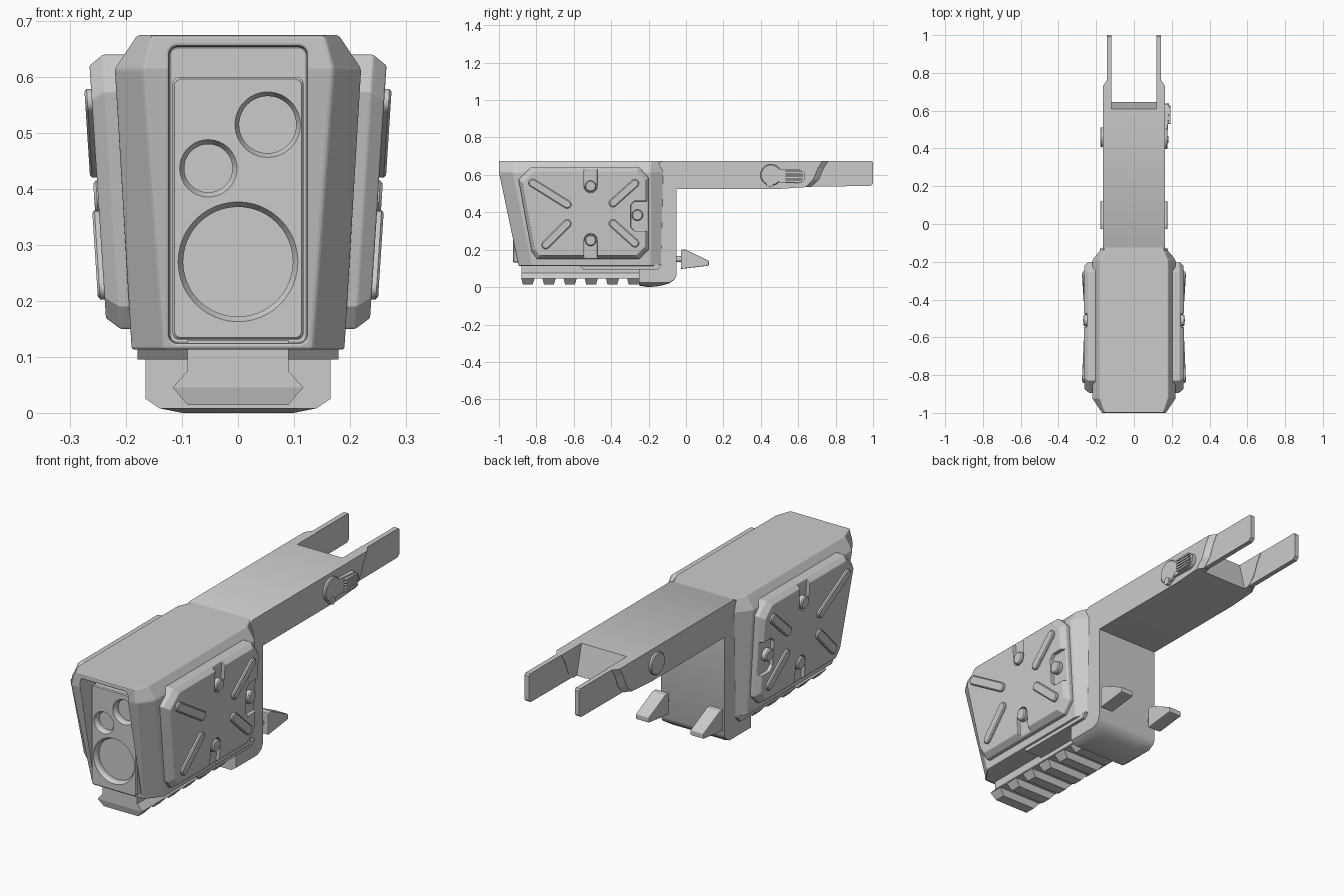
import bpy, bmesh
from math import sin, cos, pi, atan2
from mathutils import Vector

if "Cube" in bpy.data.objects:
    bpy.data.objects.remove(bpy.data.objects["Cube"])


def loft(name, rings, strip=False, smooth=False, shear=0.0, mirror=False, bevel=0.0):
    """Closed solid through a list of equal-length rings."""
    bm = bmesh.new()
    vs = [[bm.verts.new((p[0] + shear * (p[2] - 0.4), p[1], p[2])) for p in r] for r in rings]
    n = len(vs[0])
    for a, b in zip(vs, vs[1:]):
        for i in range(n):
            j = (i + 1) % n
            bm.faces.new((a[i], a[j], b[j], b[i]))
    for cap in (vs[0], vs[-1]):
        if strip:
            for i in range(n // 2 - 1):
                bm.faces.new((cap[i], cap[i + 1], cap[n - 2 - i], cap[n - 1 - i]))
        else:
            bm.faces.new(cap)
    bmesh.ops.recalc_face_normals(bm, faces=bm.faces)
    me = bpy.data.meshes.new(name)
    bm.to_mesh(me)
    bm.free()
    ob = bpy.data.objects.new(name, me)
    bpy.context.collection.objects.link(ob)
    if smooth:
        bpy.ops.object.select_all(action='DESELECT')
        ob.select_set(True)
        bpy.context.view_layer.objects.active = ob
        bpy.ops.object.shade_smooth_by_angle(angle=0.6)
    if bevel:
        m = ob.modifiers.new("bevel", 'BEVEL')
        m.width, m.segments, m.limit_method, m.angle_limit = bevel, 2, 'ANGLE', 0.5
    if mirror:
        ob.modifiers.new("mirror", 'MIRROR')
    return ob


def cut(ob, cutter):
    """Boolean difference, placed before the other modifiers."""
    cutter.hide_render = True
    cutter.display_type = 'WIRE'
    m = ob.modifiers.new("cut", 'BOOLEAN')
    m.operation, m.object, m.solver = 'DIFFERENCE', cutter, 'EXACT'
    k = sum(x.type == 'BOOLEAN' for x in ob.modifiers) - 1
    ob.modifiers.move(len(ob.modifiers) - 1, k)


def atx(pts, x):
    return [(x, y, z) for y, z in pts]


def aty(pts, y):
    return [(x, y, z) for x, z in pts]


def sym(half):
    return half + [(-x, *r) for x, *r in reversed(half)]


def scaled(pts, sx, sy):
    cx = (min(p[0] for p in pts) + max(p[0] for p in pts)) / 2
    cy = (min(p[1] for p in pts) + max(p[1] for p in pts)) / 2
    return [(cx + (x - cx) * sx, cy + (y - cy) * sy) for x, y in pts]


def circle(c, r, n=32):
    return [(c[0] + r * cos(2 * pi * i / n), c[1] + r * sin(2 * pi * i / n)) for i in range(n)]


def capsule(a, b, r, n=8):
    t = atan2(b[1] - a[1], b[0] - a[0])
    return [(c[0] + r * cos(t + s + pi * i / n), c[1] + r * sin(t + s + pi * i / n))
            for c, s in ((a, pi / 2), (b, -pi / 2)) for i in range(n + 1)]


def round_rect(x0, z0, x1, z1, r, n=5):
    out = []
    for cx, cz, s in ((x1 - r, z1 - r, 0), (x0 + r, z1 - r, 1), (x0 + r, z0 + r, 2), (x1 - r, z0 + r, 3)):
        out += [(cx + r * cos((s + i / n) * pi / 2), cz + r * sin((s + i / n) * pi / 2)) for i in range(n + 1)]
    return out


# wide housing with sloped front
def front_y(z):
    return -1 + max(0, 0.615 - z) * 0.21


outer = [(0.18, 0.675), (0.22, 0.615), (0.19, 0.113)]
nose = [(0.155, 0.675), (0.17, 0.615), (0.132, 0.113)]
shell = loft("housing", [
    sym([(x, front_y(z), z) for x, z in nose]),
    sym([(x, front_y(z) + 0.075, z) for x, z in outer]),
    sym([(x, -0.19, z) for x, z in outer]),
    sym([(0.15, -0.12, 0.675), (0.163, -0.12, 0.615), (0.163, -0.13, 0.113)])],
    strip=True, bevel=0.005)
recess = round_rect(-0.123, 0.125, 0.123, 0.655, 0.015)
cut(shell, loft("front_recess_cutter", [aty(recess, -1.1), aty(recess, -0.85)]))

# front panel with three lenses
panel = round_rect(-0.117, 0.131, 0.117, 0.6, 0.012)
face = loft("front_panel", [aty(scaled(panel, 0.97, 0.985), -0.925), aty(panel, -0.92), aty(panel, -0.84)])
for i, (c, r, ri) in enumerate([((0, 0.27), 0.107, 0.098), ((0.053, 0.515), 0.058, 0.051),
                                ((-0.053, 0.437), 0.051, 0.043)]):
    cut(face, loft(f"lens_cutter_{i}", [aty(circle(c, r + 0.003, 48), -0.93), aty(circle(c, ri, 48), -0.91),
                                        aty(circle(c, ri, 48), -0.895)]))

# narrow frame: rear lower block and arm
prof = [(-0.25, 0.008), (-0.2, 0), (-0.14, 0.006), (-0.09, 0.02), (-0.06, 0.042), (-0.05, 0.065),
        (-0.05, 0.525), (0.5, 0.525), (0.645, 0.535), (0.61, 0.675), (-0.125, 0.675), (-0.25, 0.6)]
side = [(y, max(z, 0.025)) for y, z in prof]
mid = [(y, max(z, 0.008)) for y, z in prof]
loft("frame_arm", [atx(side, -0.165), atx(mid, -0.14), atx(prof, -0.1),
                   atx(prof, 0.1), atx(mid, 0.14), atx(side, 0.165)], smooth=True)

# arm end cheeks and thin fork plates
cheek = [(0.59, 0.675), (0.59, 0.534), (0.64, 0.536), (0.68, 0.575), (0.705, 0.635), (0.73, 0.675)]
cheek_in = [(y + (0.03 if y > 0.6 else 0), z) for y, z in cheek]
loft("arm_cheek", [atx(cheek_in, 0.118), atx(cheek_in, 0.144), atx(cheek, 0.165)], mirror=True)
plate = [(0.6, 0.675), (0.6, 0.538), (0.985, 0.54), (1, 0.552), (1, 0.668), (0.993, 0.675)]
loft("fork_plate", [atx(plate, 0.12), atx(plate, 0.143)], mirror=True)

# side armour plate with slots
SH = 0.065
wing = [(-0.895, 0.575), (-0.83, 0.64), (-0.25, 0.64), (-0.2, 0.585),
        (-0.2, 0.2), (-0.25, 0.15), (-0.795, 0.15), (-0.825, 0.19)]
armour = loft("side_plate", [atx(wing, 0.17), atx(wing, 0.226), atx(scaled(wing, 0.945, 0.92), 0.251)],
              shear=SH, mirror=True, bevel=0.003)
slots = [capsule((-0.51, 0.54), (-0.51, 0.72), 0.035), capsule((-0.51, 0.25), (-0.51, 0.05), 0.035),
         [(-0.295, 0.32), (-0.275, 0.30), (-0.1, 0.30), (-0.1, 0.46), (-0.275, 0.46), (-0.295, 0.44)]]
for i, s in enumerate(slots):
    cut(armour, loft(f"slot_cutter_{i}", [atx(s, 0.233), atx(s, 0.3)], shear=SH))

# bolts and diagonal ribs on the side plates
for i, c in enumerate([(-0.51, 0.54), (-0.51, 0.25), (-0.26, 0.385)]):
    loft(f"plate_bolt_{i}", [atx(circle(c, 0.03), 0.22), atx(circle(c, 0.03), 0.253),
                             atx(circle(c, 0.025), 0.258)], shear=SH, mirror=True, smooth=True)
for i, (a, b) in enumerate([((-0.82, 0.557), (-0.635, 0.442)), ((-0.75, 0.225), (-0.635, 0.34)),
                            ((-0.39, 0.45), (-0.273, 0.555)), ((-0.39, 0.34), (-0.273, 0.235))]):
    loft(f"plate_rib_{i}", [atx(capsule(a, b, 0.022), 0.24), atx(capsule(a, b, 0.022), 0.259),
                            atx(capsule(a, b, 0.017), 0.263)], shear=SH, mirror=True, smooth=True)

# accessory rail under the housing
core = sym([(0.09, 0.13), (0.09, 0.075), (0.117, 0.045)])
loft("rail_core", [aty(core, -0.88), aty(core, -0.2)])
tooth = sym([(0.117, 0.046), (0.09, 0.014)])
tooth_top = sym([(0.117, 0.046), (0.117, 0.0455)])
for k in range(6):
    y = -0.88 + 0.113 * k
    loft(f"rail_tooth_{k}", [
        [(x, y + (0.0 if z > 0.03 else 0.008), z) for x, z in tooth],
        [(x, y + (0.07 if z > 0.03 else 0.06), z) for x, z in tooth]])

# thin flange along the lower housing edge
flange = [(-0.55, 0.095), (-0.15, 0.095), (-0.13, 0.12), (-0.57, 0.12)]
loft("lower_flange", [atx(flange, 0.08), atx(flange, 0.18)], mirror=True)

# rear paddles on short stems
pad = [(-0.027, 0.2), (0.0, 0.2), (0.122, 0.14), (0.122, 0.115), (-0.027, 0.097)]
loft("rear_paddle", [atx(pad, 0.108), atx(pad, 0.177)], mirror=True, bevel=0.004)
stem = circle((0.14, 0.15), 0.016, 16)
loft("paddle_stem", [aty(stem, -0.07), aty(stem, -0.02)], mirror=True, smooth=True)

# right selector lever: hub, pin, ribbed thumb pad
hub = circle((0.455, 0.6), 0.057)
loft("lever_hub", [atx(hub, 0.15), atx(hub, 0.174), atx(scaled(hub, 0.92, 0.92), 0.178)], smooth=True)
pin = circle((0.448, 0.552), 0.018, 16)
loft("lever_pin", [atx(pin, 0.15), atx(pin, 0.183)], smooth=True)
thumb = capsule((0.47, 0.595), (0.6, 0.592), 0.037)
loft("lever_pad", [atx(thumb, 0.15), [(0.174 if y < 0.5 else 0.186, y, z) for y, z in thumb]])
for k in range(5):
    rib = capsule((0.535, 0.565 + 0.0135 * k), (0.622 - 0.004 * abs(k - 2), 0.565 + 0.0135 * k), 0.0045, 4)
    loft(f"lever_grip_{k}", [atx(rib, 0.17), atx(rib, 0.194)])

# left pivot disc
disc = circle((0.46, 0.6), 0.052)
loft("left_disc", [atx(disc, -0.15), atx(disc, -0.174), atx(scaled(disc, 0.92, 0.92), -0.178)], smooth=True)
